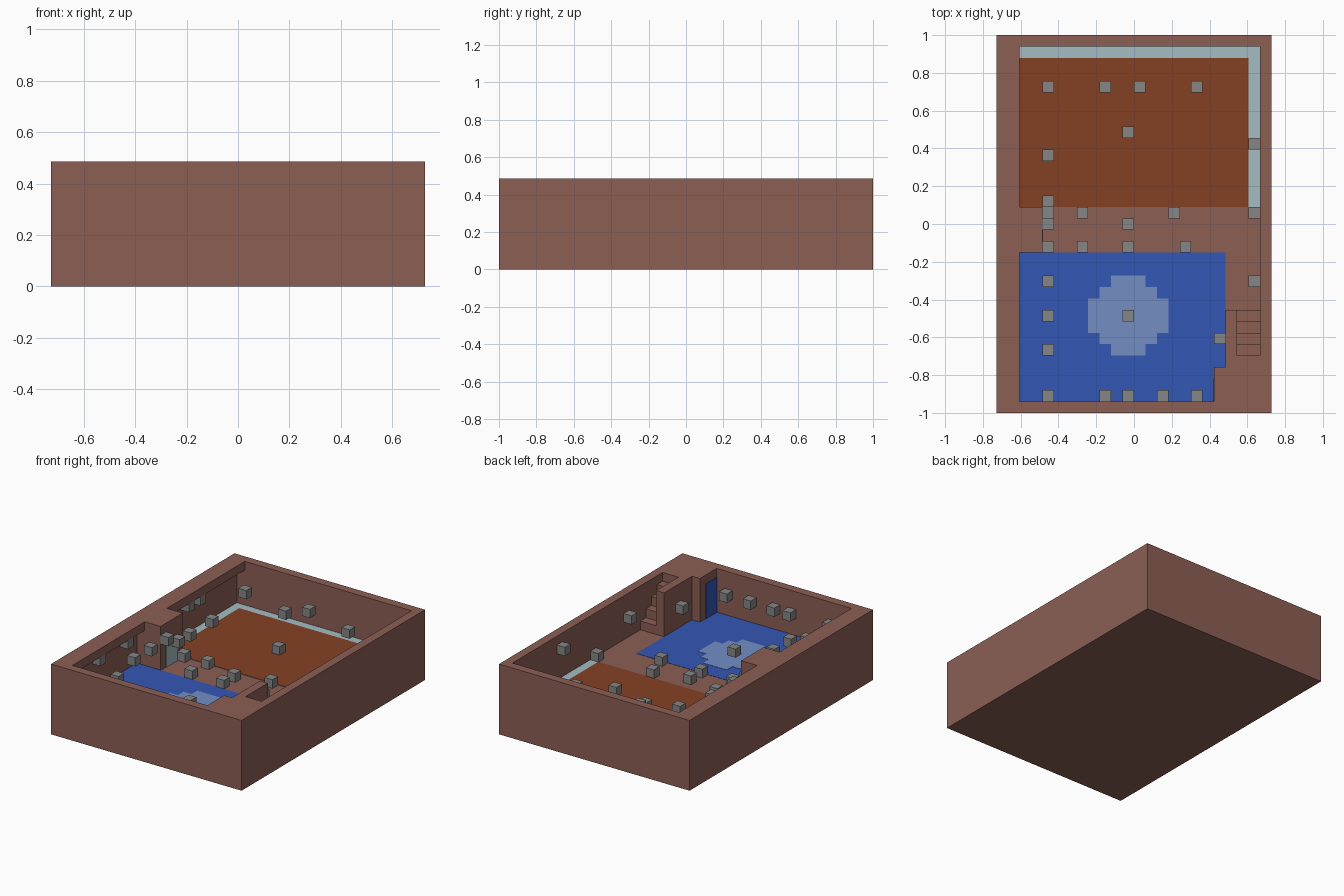
import bpy
import bmesh

U = 2 / 33            # one grid cell
NX, NY, NZ = 24, 33, 8
FLOOR = 3             # floor level in cells

if "Cube" in bpy.data.objects:
    bpy.data.objects.remove(bpy.data.objects["Cube"], do_unlink=True)


def material(name, rgb):
    lin = [((c / 255 + 0.055) / 1.055) ** 2.4 for c in rgb] + [1.0]
    m = bpy.data.materials.new(name)
    m.use_nodes = True
    m.diffuse_color = lin
    bsdf = m.node_tree.nodes["Principled BSDF"]
    bsdf.inputs["Base Color"].default_value = lin
    bsdf.inputs["Roughness"].default_value = 0.9
    return m


BROWN = material("clay brown", (139, 95, 84))
ORANGE = material("rust orange", (132, 65, 35))
BLUE = material("royal blue", (52, 87, 181))
LIGHT = material("light blue", (115, 142, 196))
PALE = material("pale teal", (163, 188, 194))
GREY = material("stone grey", (134, 134, 134))


def prism(name, outline, z0, z1, mat):
    """Extrude a flat outline, given in cells, from z0 to z1."""
    bm = bmesh.new()
    verts = [bm.verts.new(((x - NX / 2) * U, (y - NY / 2) * U, z0 * U)) for x, y in outline]
    face = bm.faces.new(verts)
    top = bmesh.ops.extrude_face_region(bm, geom=[face])["geom"]
    bmesh.ops.translate(bm, vec=(0, 0, (z1 - z0) * U),
                        verts=[g for g in top if isinstance(g, bmesh.types.BMVert)])
    bmesh.ops.recalc_face_normals(bm, faces=bm.faces)
    me = bpy.data.meshes.new(name)
    bm.to_mesh(me)
    bm.free()
    me.materials.append(mat)
    ob = bpy.data.objects.new(name, me)
    bpy.context.scene.collection.objects.link(ob)
    return ob


def box(name, a, b, mat):
    outline = [(a[0], a[1]), (b[0], a[1]), (b[0], b[1]), (a[0], b[1])]
    return prism(name, outline, a[2], b[2], mat)


def carve(target, cutter):
    mod = target.modifiers.new("carve", "BOOLEAN")
    mod.operation = "DIFFERENCE"
    mod.solver = "EXACT"
    mod.object = cutter
    bpy.context.view_layer.objects.active = target
    bpy.ops.object.modifier_apply(modifier=mod.name)
    bpy.data.objects.remove(cutter, do_unlink=True)


def room_plan(left):
    return [(left, 1), (19, 1), (19, 4), (20, 4), (20, 9), (23, 9), (23, 32),
            (left, 32), (left, 18), (4, 18), (4, 14), (left, 14)]


# Solid block, hollowed so that a ledge overhangs the left-hand room edge
shell = box("room_shell", (0, 0, 0), (NX, NY, NZ), BROWN)
carve(shell, prism("room_cutter", room_plan(1), FLOOR, 7, BROWN))
carve(shell, prism("opening_cutter", room_plan(2), 6, 9, BROWN))

# Stairs rising toward the front
for n in range(4):
    carve(shell, box("stair_cutter", (21, 5 + n, 7 - n), (23, 9.5, 9), BROWN))

# Floor coverings
T = 0.06
box("pale_floor_border", (1, 18, FLOOR), (23, 32, FLOOR + T / 2), PALE)
box("orange_floor", (2, 18, FLOOR), (22, 31, FLOOR + T), ORANGE)
prism("blue_floor", [(1, 1), (19, 1), (19, 4), (20, 4), (20, 14), (1, 14)],
      FLOOR, FLOOR + T / 2, BLUE)

# Stepped round rug
half = [(1.5, 3.5), (2.5, 3.5), (2.5, 2.5), (3.5, 2.5), (3.5, 1.5)]
half = [(3.5, 1.5), (2.5, 1.5), (2.5, 2.5), (1.5, 2.5), (1.5, 3.5)]
right = [(x, -y) for x, y in reversed(half)] + half
rug = right + [(-x, -y) for x, y in right]
prism("round_rug", [(11.5 + x, 8.5 + y) for x, y in rug], FLOOR, FLOOR + T, LIGHT)

# Painted doors
box("blue_door", (19 - T, 1, FLOOR), (19, 3, 7), BLUE)
box("pale_door", (4, 15, FLOOR), (4 + T, 17, 6), PALE)

# Small blocks: for each level, column -> rows
blocks = {
    3: {4: [17], 7: [14, 17], 11: [8, 14, 16, 24], 15: [17], 16: [14], 22: [17]},
    5: {4: [1, 5, 16, 18, 22], 9: [1, 28], 11: [1], 14: [1], 17: [1, 28],
        19: [6], 22: [11]},
    6: {1: [6, 11, 22, 24], 4: [8, 11, 14, 28], 12: [28], 22: [23]},
}
for k, columns in blocks.items():
    for i, rows in columns.items():
        for j in rows:
            box("small_block", (i, j, k), (i + 1, j + 1, k + 1), GREY)
